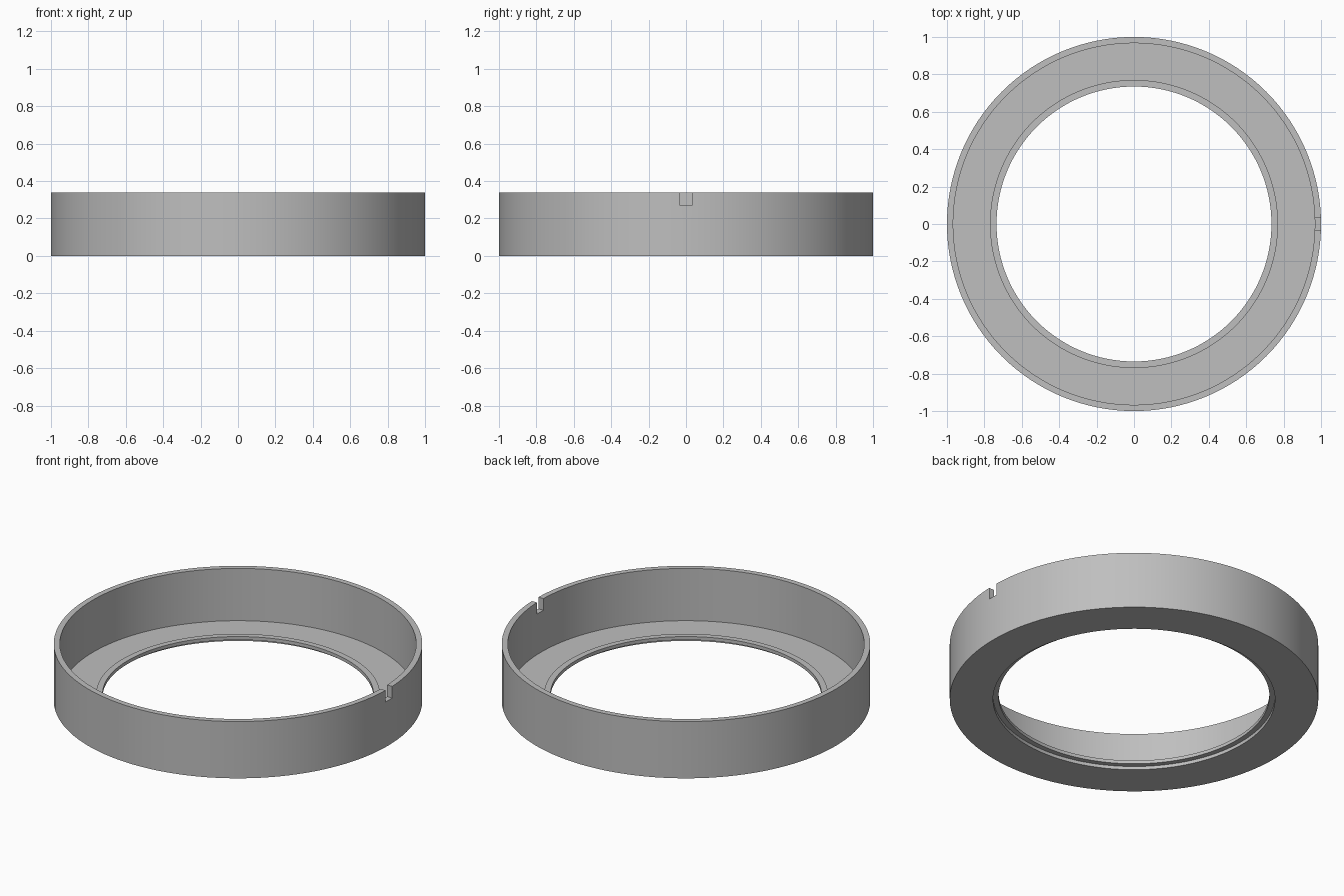
import bpy
import bmesh
import math
from mathutils import Matrix

SEGMENTS = 128
HEIGHT = 0.34

default = bpy.data.objects.get("Cube")
if default:
    bpy.data.objects.remove(default, do_unlink=True)

grey = bpy.data.materials.new("plain grey")
grey.use_nodes = True
colour = (0.52, 0.52, 0.52, 1)
grey.diffuse_color = colour
grey.node_tree.nodes["Principled BSDF"].inputs["Base Color"].default_value = colour


def add_object(name, bm):
    bmesh.ops.recalc_face_normals(bm, faces=bm.faces)
    mesh = bpy.data.meshes.new(name)
    bm.to_mesh(mesh)
    bm.free()
    mesh.materials.append(grey)
    obj = bpy.data.objects.new(name, mesh)
    bpy.context.collection.objects.link(obj)
    return obj


def lathe(name, profile):
    """Turn a closed (radius, height) outline around the z axis."""
    bm = bmesh.new()
    verts = [bm.verts.new((r, 0, z)) for r, z in profile]
    edges = [bm.edges.new((a, b)) for a, b in zip(verts, verts[1:] + verts[:1])]
    bmesh.ops.spin(bm, geom=verts + edges, cent=(0, 0, 0), axis=(0, 0, 1),
                   angle=math.tau, steps=SEGMENTS, use_merge=True)
    bmesh.ops.remove_doubles(bm, verts=bm.verts, dist=1e-5)
    return add_object(name, bm)


# Outer wall, floor, and a raised lip undercut around the opening
ring = lathe("ring_body", [
    (1, 0), (1, HEIGHT), (0.967, HEIGHT), (0.967, 0.027),
    (0.77, 0.027), (0.77, 0.04), (0.735, 0.04), (0.735, 0.02),
    (0.765, 0.02), (0.765, 0),
])

# Small square notch in the rim on the left side
bm = bmesh.new()
bmesh.ops.create_cube(bm, size=1, matrix=Matrix.Translation((1, 0, 0.345))
                      @ Matrix.Diagonal((0.16, 0.062, 0.15, 1)))
cutter = add_object("notch_cutter", bm)
cutter.hide_render = True

cut = ring.modifiers.new("notch", 'BOOLEAN')
cut.operation = 'DIFFERENCE'
cut.solver = 'EXACT'
cut.object = cutter

bpy.ops.object.select_all(action='DESELECT')
ring.select_set(True)
bpy.context.view_layer.objects.active = ring
bpy.ops.object.modifier_apply(modifier=cut.name)
bpy.data.objects.remove(cutter, do_unlink=True)
bpy.ops.object.shade_smooth_by_angle(angle=math.radians(30))
